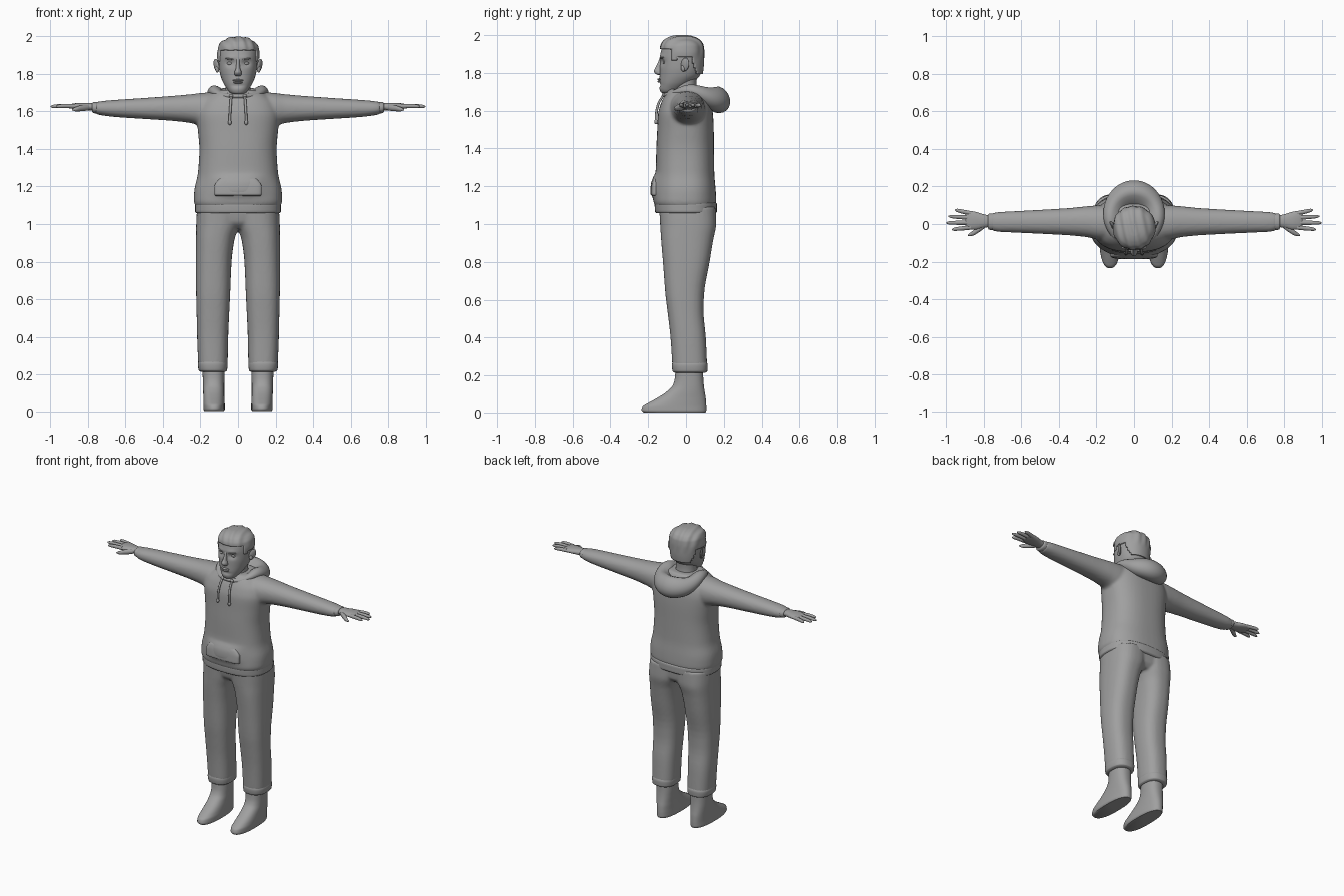
import bpy, bmesh, math
from mathutils import Matrix, Vector

if "Cube" in bpy.data.objects:
    bpy.data.objects.remove(bpy.data.objects["Cube"])

GREY = bpy.data.materials.new("plain grey")
GREY.diffuse_color = (0.35, 0.35, 0.35, 1)
GREY.use_nodes = True
GREY.node_tree.nodes["Principled BSDF"].inputs["Base Color"].default_value = GREY.diffuse_color


def smooth_sections(secs, sub):
    """Monotone cubic interpolation of the sections along their first value."""
    k = len(secs)
    d = [[(b[j] - a[j]) / (b[0] - a[0]) for j in range(1, 5)] for a, b in zip(secs, secs[1:])]
    m = []
    for i in range(k):
        if i in (0, k - 1):
            m.append(d[0] if i == 0 else d[-1])
        else:
            m.append([0 if p * q <= 0 else 2 * p * q / (p + q) for p, q in zip(d[i - 1], d[i])])
    out = []
    for i in range(k - 1):
        a, b = secs[i], secs[i + 1]
        h = b[0] - a[0]
        for s in range(sub):
            f = s / sub
            h0, h1 = 2*f**3 - 3*f**2 + 1, 3*f**2 - 2*f**3
            g0, g1 = f**3 - 2*f**2 + f, f**3 - f**2
            out.append([a[0] + h * f] + [h0*a[j] + h1*b[j] + h*(g0*m[i][j-1] + g1*m[i+1][j-1])
                                         for j in range(1, 5)])
    return out + [list(secs[-1])]


def skin(bm, rings, closed=False):
    n = len(rings[0])
    pairs = list(zip(rings, rings[1:])) + ([(rings[-1], rings[0])] if closed else [])
    for r, s in pairs:
        for i in range(n):
            bm.faces.new((r[i], r[(i + 1) % n], s[(i + 1) % n], s[i]))
    if not closed:
        bm.faces.new(rings[0][::-1])
        bm.faces.new(rings[-1])


def loft(bm, axis, secs, p=2.2, n=32, sub=4, side=1):
    """Sections are (position on axis, u0, u1, v0, v1): boxes holding a superellipse."""
    rings = []
    for t, u0, u1, v0, v1 in smooth_sections(secs, sub):
        ring = []
        for i in range(n):
            a = 2 * math.pi * (i + 0.5) / n
            c, s = math.cos(a), math.sin(a)
            u = (u0 + u1) / 2 + (u1 - u0) / 2 * math.copysign(abs(c) ** (2 / p), c)
            v = (v0 + v1) / 2 + (v1 - v0) / 2 * math.copysign(abs(s) ** (2 / p), s)
            co = (t * side, u, v) if axis == 'x' else (u * side, v, t)
            ring.append(bm.verts.new(co))
        rings.append(ring)
    skin(bm, rings)


def sym(rows):
    """(z, half width, y front, y back) to full sections."""
    return [(z, -w, w, a, b) for z, w, a, b in rows]


def ball(bm, loc, rad, rot=(0, 0, 0)):
    mat = Matrix.Translation(loc)
    for ang, ax in zip(rot, 'XYZ'):
        mat = mat @ Matrix.Rotation(ang, 4, ax)
    bmesh.ops.create_uvsphere(bm, u_segments=20, v_segments=12, radius=1,
                              matrix=mat @ Matrix.Diagonal((*rad, 1)))


def finish(name, bm, angle=50, voxel=0, relax=4):
    bmesh.ops.recalc_face_normals(bm, faces=bm.faces)
    me = bpy.data.meshes.new(name)
    bm.to_mesh(me)
    bm.free()
    me.materials.append(GREY)
    ob = bpy.data.objects.new(name, me)
    bpy.context.collection.objects.link(ob)
    bpy.ops.object.select_all(action='DESELECT')
    ob.select_set(True)
    bpy.context.view_layer.objects.active = ob
    if voxel:
        r = ob.modifiers.new("blend", 'REMESH')
        r.mode, r.voxel_size, r.use_smooth_shade = 'VOXEL', voxel, True
        s = ob.modifiers.new("relax", 'SMOOTH')
        s.factor, s.iterations = 0.5, relax
    else:
        bpy.ops.object.shade_smooth_by_angle(angle=math.radians(angle))
    return ob


# Sweater body with sleeves, blended into one skin
bm = bmesh.new()
loft(bm, 'z', sym([(1.09, .225, -.16, .155), (1.12, .235, -.172, .16), (1.17, .234, -.168, .158),
                   (1.27, .214, -.16, .15), (1.4, .206, -.157, .148), (1.5, .214, -.152, .147),
                   (1.58, .222, -.148, .143), (1.64, .205, -.132, .132), (1.685, .16, -.11, .11),
                   (1.715, .11, -.09, .09)]), p=2.5, n=48)
for s in (1, -1):
    loft(bm, 'x', [(.08, -.09, .10, 1.53, 1.705), (.18, -.085, .10, 1.52, 1.70), (.25, -.07, .095, 1.538, 1.692),
                   (.35, -.06, .085, 1.55, 1.683), (.5, -.052, .076, 1.56, 1.672), (.65, -.045, .068, 1.57, 1.662),
                   (.72, -.042, .064, 1.578, 1.656), (.76, -.034, .058, 1.586, 1.65)], side=s)
for v in bm.verts:   # front pouch bulge
    if v.co.y < -.05 and v.co.z < 1.35:
        g = math.exp(-(v.co.x / .125) ** 4 - ((v.co.z - 1.2) / .055) ** 4)
        v.co.y -= .022 * g
finish("sweater", bm, voxel=.009, relax=5)

# Ribbed hem and wrist cuffs
bm = bmesh.new()
loft(bm, 'z', sym([(1.058, .222, -.158, .158), (1.066, .229, -.164, .164), (1.105, .229, -.166, .164),
                   (1.118, .222, -.158, .155)]), p=2.5, n=48)
finish("sweater_hem", bm)
bm = bmesh.new()
for s in (1, -1):
    loft(bm, 'x', [(.745, -.028, .052, 1.592, 1.646), (.75, -.032, .056, 1.588, 1.65),
                   (.772, -.03, .055, 1.592, 1.65), (.778, -.024, .049, 1.598, 1.645)], side=s)
finish("sleeve_cuffs", bm)

# Pocket edge
bm = bmesh.new()
loft(bm, 'z', sym([(1.15, .118, -.18, -.14), (1.156, .126, -.187, -.14), (1.2, .126, -.184, -.14),
                   (1.235, .105, -.176, -.14), (1.25, .085, -.165, -.14)]), p=3.5, n=40)
finish("pouch_pocket", bm)

# Hood: ring around the neck, thin in front and baggy behind
bm = bmesh.new()
rings = []
for i in range(64):
    a = 2 * math.pi * i / 64
    back = (1 - math.cos(a)) / 2            # 0 in front, 1 behind
    bag = back ** 2.2
    cx = .122 * math.sin(a)
    cy = -.108 + .271 * back
    cz = 1.682 + .05 * math.sin(math.pi * min(back * 1.1, 1)) ** 2 * .6 - .022 * bag
    rr, rz = .016 + .054 * bag + .012 * back * (1 - back) * 4, .013 + .06 * bag + .008 * back * (1 - back) * 4
    out = Vector((cx, cy - .03, 0)).normalized()
    ring = []
    for j in range(20):
        b = 2 * math.pi * j / 20
        c, s = math.cos(b), math.sin(b)
        z = s * rz
        if c < .35 and s > 0:               # hollow towards the neck
            z -= .035 * bag * s * (.35 - c)
        ring.append(bm.verts.new(Vector((cx, cy, cz + z)) + out * (c * rr - s * .012 * bag)))
    rings.append(ring)
skin(bm, rings, closed=True)
finish("hood", bm)

# Drawstrings with end knots
bm = bmesh.new()
for s in (1, -1):
    r = .007
    loft(bm, 'z', [(z, x - r, x + r, y - r, y + r) for z, x, y in
                   [(1.532, .044, -.158), (1.58, .043, -.157), (1.63, .04, -.148), (1.685, .036, -.118)]],
         p=2, n=10, side=s)
    ball(bm, (.044 * s, -.158, 1.542), (.01, .01, .014))
    ball(bm, (.036 * s, -.118, 1.683), (.011, .01, .011))
finish("drawstrings", bm)

# Trousers
bm = bmesh.new()
for s in (1, -1):
    loft(bm, 'z', [(.25, .055, .212, -.072, .112), (.4, .052, .218, -.082, .105), (.54, .046, .221, -.098, .093),
                   (.62, .042, .223, -.108, .095), (.8, .034, .225, -.122, .125), (.92, .018, .224, -.132, .145),
                   (1.0, -.01, .223, -.137, .16), (1.09, -.02, .218, -.142, .157)], p=2.5, side=s)
loft(bm, 'z', sym([(.975, .12, -.09, .12), (1.01, .2, -.125, .145), (1.09, .215, -.14, .15)]), p=2.6, n=48)
finish("trousers", bm, voxel=.009)
bm = bmesh.new()
for s in (1, -1):
    loft(bm, 'z', [(.215, .066, .2, -.062, .103), (.222, .058, .21, -.071, .113), (.255, .055, .214, -.075, .115),
                   (.275, .06, .208, -.07, .108)], p=2.5, side=s)
finish("trouser_cuffs", bm)

# Feet
bm = bmesh.new()
for s in (1, -1):
    loft(bm, 'z', [(0, .075, .18, -.226, .104), (.012, .07, .185, -.236, .108), (.035, .07, .185, -.23, .108),
                   (.055, .071, .185, -.2, .107), (.08, .072, .185, -.155, .105), (.11, .073, .186, -.108, .1),
                   (.145, .073, .187, -.072, .095), (.18, .072, .188, -.06, .092), (.24, .072, .19, -.055, .09)],
         p=2.4, side=s)
finish("feet", bm, angle=60)

# Hands: palm, four fingers and a thumb
bm = bmesh.new()
for s in (1, -1):
    loft(bm, 'x', [(.765, -.016, .045, 1.604, 1.643), (.8, -.02, .052, 1.606, 1.646), (.845, -.03, .066, 1.61, 1.646),
                   (.88, -.028, .071, 1.614, 1.642), (.898, -.022, .066, 1.618, 1.636)], side=s, n=24)
    for y0, y1, tip in [(-.018, -.029, .97), (.008, .006, 1.0), (.034, .041, .988), (.057, .075, .953)]:
        b, e = .87, tip
        path = [(f, b + (e - b) * f, y0 + (y1 - y0) * f) for f in (0, .5, .88, 1)]
        loft(bm, 'x', [(x, y - r, y + r, z - r, z + r) for (f, x, y), r, z in
                       zip(path, (.0125, .0115, .009, .003), (1.628, 1.629, 1.627, 1.626))], p=2, n=12, side=s)
    loft(bm, 'x', [(x, y - r, y + r, z - r, z + r) for x, y, z, r in
                   [(.79, -.004, 1.622, .014), (.83, -.03, 1.618, .017), (.865, -.052, 1.612, .012),
                    (.885, -.06, 1.61, .004)]], p=2, n=12, side=s)
finish("hands", bm)

# Head with eye sockets pressed in, and neck
bm = bmesh.new()
loft(bm, 'z', sym([(1.692, .022, -.122, -.07), (1.70, .042, -.134, -.045), (1.72, .058, -.14, -.01),
                   (1.75, .077, -.14, .035), (1.79, .093, -.139, .075), (1.83, .101, -.138, .084),
                   (1.88, .104, -.137, .088), (1.92, .104, -.131, .088), (1.95, .093, -.115, .08),
                   (1.975, .07, -.09, .055), (1.988, .03, -.05, .015)]), p=2.15, n=64, sub=5)
for v in bm.verts:
    if v.co.y < -.05:
        x, z = abs(v.co.x), v.co.z
        v.co.y += .014 * math.exp(-((x - .042) / .022) ** 2 - ((z - 1.857) / .016) ** 2)
        v.co.y += .006 * math.exp(-(x / .03) ** 2 - ((z - 1.738) / .009) ** 2)
        v.co.y -= .005 * math.exp(-((x - .04) / .03) ** 2 - ((z - 1.885) / .012) ** 2)
loft(bm, 'z', sym([(1.62, .085, -.08, .085), (1.68, .07, -.07, .064), (1.74, .066, -.068, .056),
                   (1.8, .066, -.06, .06)]))
finish("head", bm)

# Nose, lips, eyes, brows and ears
bm = bmesh.new()
loft(bm, 'z', sym([(1.79, .012, -.15, -.12), (1.797, .02, -.163, -.12), (1.81, .019, -.17, -.12),
                   (1.83, .012, -.161, -.12), (1.86, .009, -.146, -.12), (1.89, .01, -.136, -.12)]), p=2, n=20)
finish("nose", bm)
bm = bmesh.new()
ball(bm, (0, -.139, 1.766), (.029, .013, .006))
ball(bm, (0, -.138, 1.755), (.024, .013, .007))
finish("lips", bm)
eyes, brows, ears = bmesh.new(), bmesh.new(), bmesh.new()
for s in (1, -1):
    ball(eyes, (.042 * s, -.108, 1.856), (.018, .015, .01))
    ball(brows, (.045 * s, -.127, 1.88), (.024, .009, .004), (0, -.1 * s, .3 * s))
    ball(ears, (.115 * s, -.005, 1.845), (.009, .024, .036), (-.15, .2 * s, -.5 * s))
    ball(ears, (.11 * s, -.014, 1.825), (.01, .013, .018))
finish("eyes", eyes)
finish("eyebrows", brows)
finish("ears", ears)

# Short swept hair: a cap trimmed at the hairline, with combed waves
bm = bmesh.new()
loft(bm, 'z', sym([(1.77, .09, -.09, .08), (1.80, .1, -.11, .09), (1.85, .109, -.132, .095),
                   (1.9, .113, -.138, .096), (1.94, .108, -.135, .093), (1.967, .092, -.122, .08),
                   (1.985, .067, -.098, .055), (1.996, .035, -.065, .02), (1.999, .008, -.03, -.01)]),
     p=2.15, n=72, sub=6)


def hairline(y):
    if y < -.075:
        return 1.925
    if y < -.045:
        return 1.865
    return 1.885 if y < .03 else max(1.795, 1.885 - (y - .03) * 3)


cut = [f for f in bm.faces if f.calc_center_median().z < hairline(f.calc_center_median().y)]
bmesh.ops.delete(bm, geom=cut, context='FACES')
mid = Vector((0, -.02, 1.89))
for v in bm.verts:
    w = math.sin(130 * v.co.x + 28 * v.co.y + 20 * (v.co.z - 1.9))
    v.co = mid + (v.co - mid) * (1 + .022 * w * min(1, max(0, (v.co.z - 1.86) / .05)))
    v.co.z = min(v.co.z, 2.0)
hair = finish("hair", bm)
thick = hair.modifiers.new("thickness", 'SOLIDIFY')
thick.thickness, thick.offset = .012, -1
